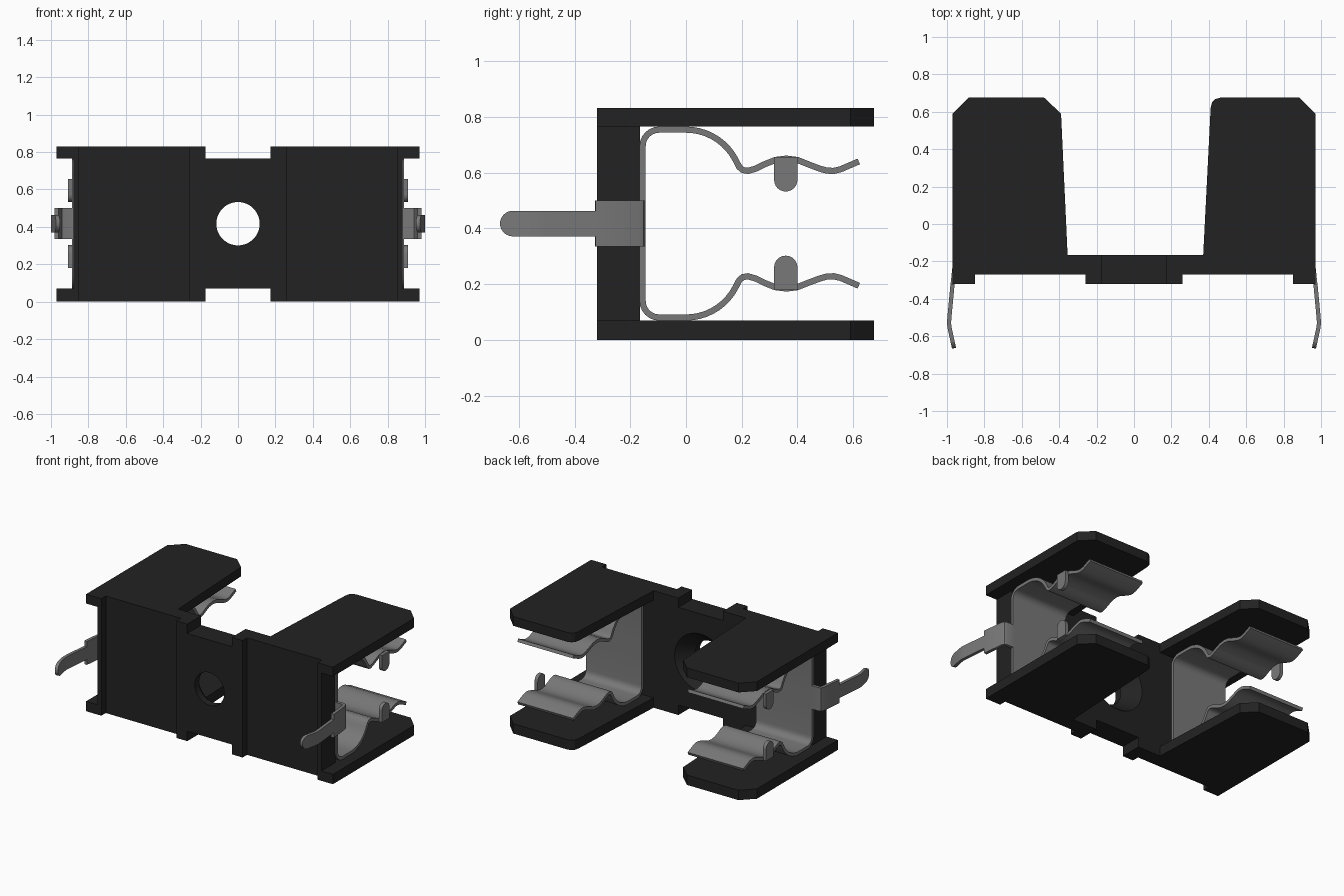
import bpy, bmesh, math
from mathutils import Vector

if "Cube" in bpy.data.objects:
    bpy.data.objects.remove(bpy.data.objects["Cube"], do_unlink=True)


def material(name, rgb):
    m = bpy.data.materials.new(name)
    m.use_nodes = True
    m.diffuse_color = (*rgb, 1)
    m.node_tree.nodes["Principled BSDF"].inputs["Base Color"].default_value = (*rgb, 1)
    return m


BLACK = material("black plastic", (0.016, 0.016, 0.016))
METAL = material("grey metal", (0.19, 0.19, 0.19))
MID = 0.417       # height of the symmetry plane
THICK = 0.022     # sheet metal thickness


def finish(name, bm, mat):
    bmesh.ops.recalc_face_normals(bm, faces=bm.faces)
    me = bpy.data.meshes.new(name)
    bm.to_mesh(me)
    bm.free()
    me.materials.append(mat)
    ob = bpy.data.objects.new(name, me)
    bpy.context.collection.objects.link(ob)
    return ob


def prism(name, outline, direction, mat):
    """Closed outline of 3D points swept along a vector."""
    bm = bmesh.new()
    face = bm.faces.new([bm.verts.new(p) for p in outline])
    ext = bmesh.ops.extrude_face_region(bm, geom=[face])
    bmesh.ops.translate(bm, vec=Vector(direction),
                        verts=[v for v in ext["geom"] if isinstance(v, bmesh.types.BMVert)])
    return finish(name, bm, mat)


def apply_modifiers(ob):
    dg = bpy.context.evaluated_depsgraph_get()
    me = bpy.data.meshes.new_from_object(ob.evaluated_get(dg))
    ob.modifiers.clear()
    ob.data = me


def smooth(ob, angle=35):
    bpy.ops.object.select_all(action='DESELECT')
    ob.select_set(True)
    bpy.context.view_layer.objects.active = ob
    bpy.ops.object.shade_smooth_by_angle(angle=math.radians(angle))


def strip(name, pairs):
    """Bent sheet metal: a ribbon through pairs of points, given thickness."""
    bm = bmesh.new()
    rows = [[bm.verts.new(p) for p in pair] for pair in pairs]
    for (a, b), (c, d) in zip(rows, rows[1:]):
        bm.faces.new((a, b, d, c))
    ob = finish(name, bm, METAL)
    mod = ob.modifiers.new("thickness", 'SOLIDIFY')
    mod.thickness, mod.offset, mod.use_even_offset = THICK, 0, True
    apply_modifiers(ob)
    smooth(ob)
    return ob


# Back wall with raised centre and end posts
half = [(0.26, -0.32), (0.26, -0.27), (0.85, -0.27), (0.85, -0.32), (0.88, -0.32), (0.88, -0.165)]
outline = half + [(-x, y) for x, y in reversed(half)]
wall = prism("back_wall", [(x, y, 0.07) for x, y in outline], (0, 0, 0.695), BLACK)

# Countersunk mounting hole
bm = bmesh.new()
rings = []
for y, r in ((-0.4, 0.116), (-0.27, 0.116), (-0.165, 0.205), (-0.12, 0.243)):
    rings.append([bm.verts.new((r * math.cos(a), y, MID + r * math.sin(a)))
                  for a in (2 * math.pi * i / 48 for i in range(48))])
for r0, r1 in zip(rings, rings[1:]):
    for i in range(48):
        j = (i + 1) % 48
        bm.faces.new((r0[i], r0[j], r1[j], r1[i]))
bm.faces.new(rings[0])
bm.faces.new(rings[-1])
cutter = finish("hole_cutter", bm, BLACK)
cutter.hide_render = True
cut = wall.modifiers.new("hole", 'BOOLEAN')
cut.operation, cut.solver, cut.object = 'DIFFERENCE', 'EXACT', cutter
apply_modifiers(wall)
bpy.data.objects.remove(cutter, do_unlink=True)
smooth(wall, 25)

# Top and bottom plates; the inner rear corner differs per side
outer = [(0.175, -0.165), (0.175, -0.32), (0.26, -0.32), (0.26, -0.27), (0.85, -0.27),
         (0.85, -0.32), (0.97, -0.32), (0.97, 0.59), (0.885, 0.675)]
inner = {
    1: [(0.46, 0.675), (0.435, 0.668), (0.417, 0.65), (0.41, 0.622), (0.37, -0.165)],
    -1: [(0.48, 0.675), (0.39, 0.59), (0.355, -0.165)],
}

# Upper half of the spring clip in (y, z): spine, bend, shoulder arc, gripping waves
upper = [(-0.156, 0.46), (-0.156, 0.69)]
upper += [(-0.096 - 0.06 * math.cos(a), 0.694 + 0.06 * math.sin(a))
          for a in (math.radians(d) for d in range(15, 91, 15))]
upper += [(0.2 * math.sin(a), 0.554 + 0.2 * math.cos(a))
          for a in (math.radians(d) for d in range(0, 64, 7))]
upper += [(0.191, 0.62), (0.204, 0.609), (0.222, 0.606), (0.25, 0.614), (0.28, 0.629),
          (0.32, 0.645), (0.36, 0.65), (0.40, 0.645), (0.44, 0.629), (0.48, 0.614),
          (0.505, 0.607), (0.53, 0.606), (0.555, 0.612), (0.62, 0.64)]
clip_path = [(y, 2 * MID - z) for y, z in reversed(upper)] + upper

# Rounded stop tab in (y, z)
stop = [(0.4, 0.655), (0.4, 0.574)]
stop += [(0.358 + 0.042 * math.cos(a), 0.574 - 0.042 * math.sin(a))
         for a in (math.radians(d) for d in range(15, 180, 15))]
stop += [(0.316, 0.574), (0.316, 0.655)]

# Solder terminal in (x, y, half height): wide root, then slim blade with round tip
root = [(0.87, -0.156, 0.083), (0.935, -0.156, 0.083), (0.948, -0.161, 0.083),
        (0.954, -0.174, 0.083), (0.97, -0.325, 0.083)]
blade = [(0.97, -0.32, 0.046), (0.987, -0.5, 0.046), (0.989, -0.53, 0.046), (0.985, -0.56, 0.046)]
for d in range(0, 81, 16):
    a = math.radians(d)
    y = -0.619 - 0.046 * math.sin(a)
    blade.append((0.985 + (y + 0.56) * 0.22, y, 0.046 * math.cos(a)))

for s, side in ((1, "left"), (-1, "right")):
    for z, level in ((0, "bottom"), (0.765, "top")):
        prism(f"{level}_plate_{side}", [(s * x, y, z) for x, y in outer + inner[s]],
              (0, 0, 0.07 if z == 0 else 0.066), BLACK)
    strip(f"spring_clip_{side}", [((s * 0.45, y, z), (s * 0.888, y, z)) for y, z in clip_path])
    for flip, level in ((False, "upper"), (True, "lower")):
        tab = prism(f"{level}_stop_{side}",
                    [(s * 0.885, y, 2 * MID - z if flip else z) for y, z in stop],
                    (s * 0.025, 0, 0), METAL)
        smooth(tab)
    for name, path in (("root", root), ("blade", blade)):
        strip(f"terminal_{name}_{side}",
              [((s * x, y, MID - h), (s * x, y, MID + h)) for x, y, h in path])
